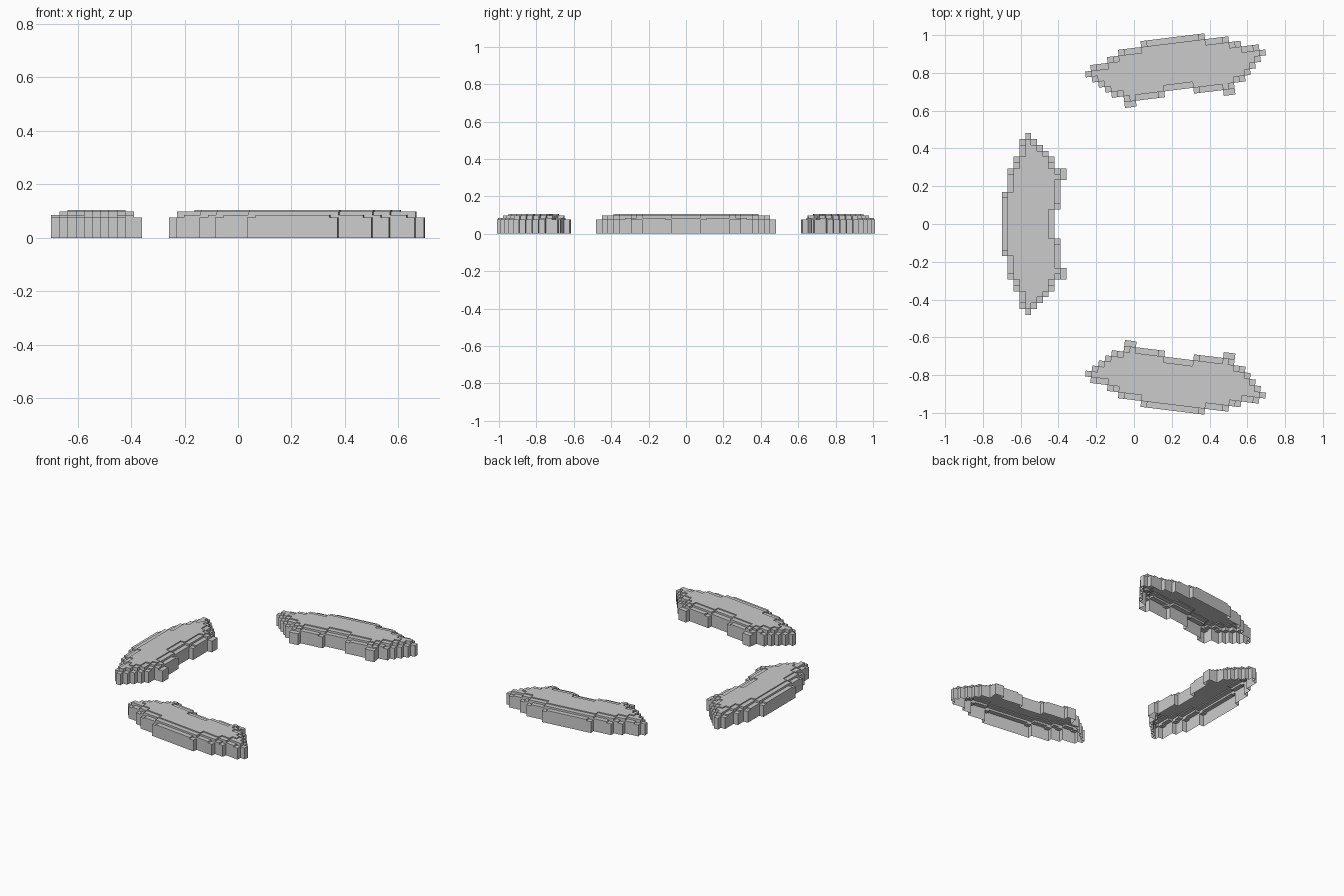
import bpy, bmesh, math

if "Cube" in bpy.data.objects:
    bpy.data.objects.remove(bpy.data.objects["Cube"])

C = 0.031                      # cell size
# half length (in cells) of each row, outer side to inner side; rows 9 and 10 have a central notch
HALF = [5, 9, 11, 14, 15, 14, 13, 12, 11, 9, 9]
NOTCH = {9: 3, 10: 8}
SIDES = [(1, 0), (0, 1), (-1, 0), (0, -1)]

# stepped crescent footprint
cells = {(i, j) for i, h in enumerate(HALF) for j in range(-h, h + 1)
         if abs(j) >= NOTCH.get(i, 0)}


def around(c):
    return [(c[0] + a, c[1] + b) for a, b in SIDES]


# heights: low rim, middle ring, flat plateau
rim = {c for c in cells if any(n not in cells for n in around(c))}
ring = {c for c in cells - rim if any(n in rim for n in around(c))}


def height(c):
    if c not in cells:
        return 0.0
    if c in rim:
        return 0.076 if sum(n not in cells for n in around(c)) > 1 else 0.085
    return 0.098 if c in ring else 0.105


# open-bottomed stepped shell
bm = bmesh.new()


def quad(pts):
    bm.faces.new([bm.verts.new(p) for p in pts])


for c in cells:
    x, y, h = (c[0] - 4) * C, c[1] * C, height(c)
    r = C / 2
    quad([(x - r, y - r, h), (x + r, y - r, h), (x + r, y + r, h), (x - r, y + r, h)])
    for (a, b), n in zip(SIDES, around(c)):
        low = height(n)
        if low < h:
            p = (x + r * (a + b), y + r * (b - a))
            q = (x + r * (a - b), y + r * (b + a))
            quad([(*p, low), (*q, low), (*q, h), (*p, h)])
bmesh.ops.remove_doubles(bm, verts=bm.verts, dist=0.0005)
mesh = bpy.data.meshes.new("stepped_slab")
bm.to_mesh(mesh)
bm.free()

# three copies arranged in an open ring
for name, loc, ang in [("left_slab", (-0.56, 0), 0),
                       ("back_slab", (0.22, 0.85), -83),
                       ("front_slab", (0.22, -0.85), 83)]:
    ob = bpy.data.objects.new(name, mesh)
    ob.location = (*loc, 0)
    ob.rotation_euler.z = math.radians(ang)
    bpy.context.collection.objects.link(ob)
